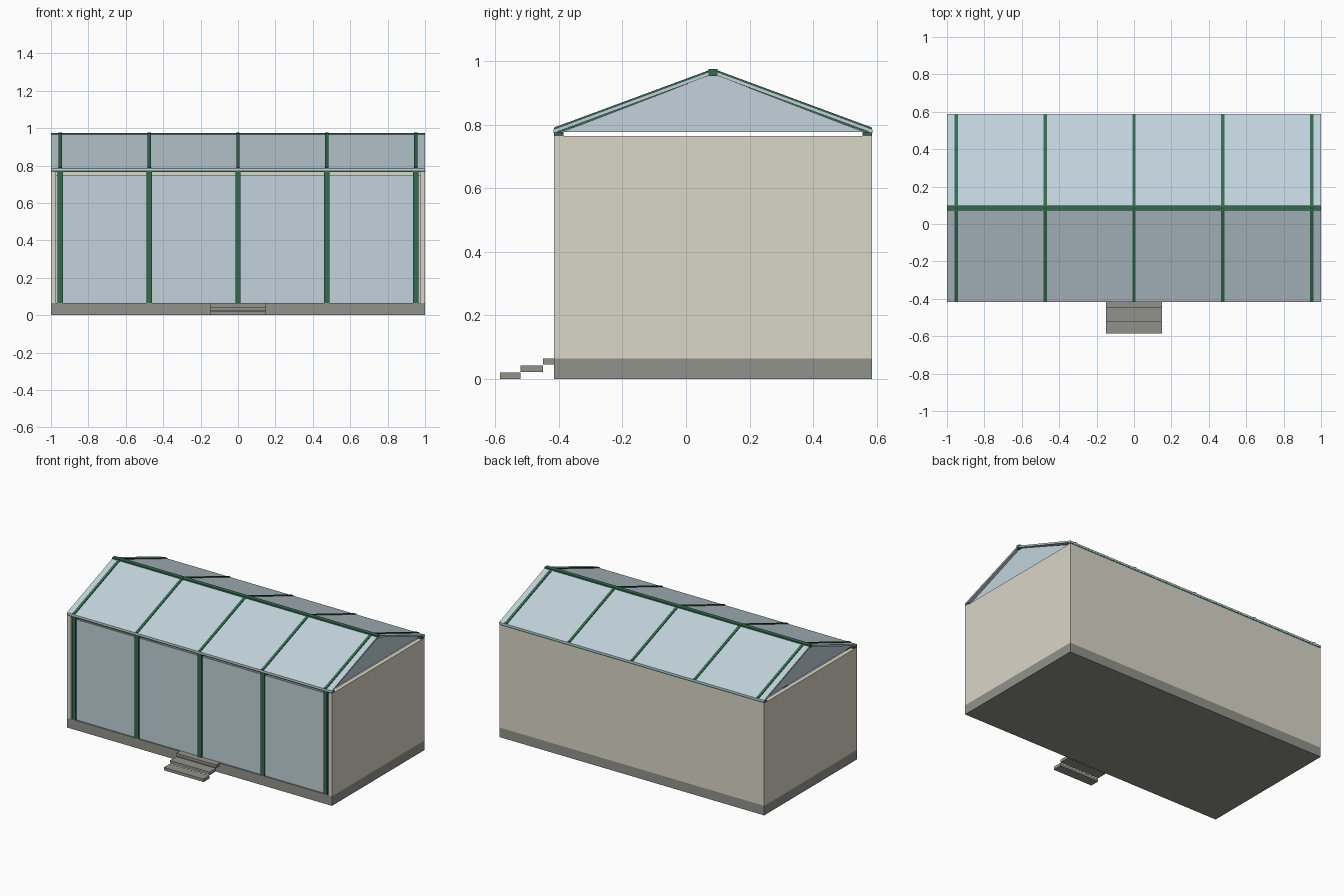
import bpy
import bmesh

cube = bpy.data.objects.get("Cube")
if cube:
    bpy.data.objects.remove(cube, do_unlink=True)


def material(name, rgb):
    mat = bpy.data.materials.new(name)
    mat.use_nodes = True
    color = (*rgb, 1)
    mat.diffuse_color = color
    mat.node_tree.nodes["Principled BSDF"].inputs["Base Color"].default_value = color
    return mat


CREAM = material("cream wall", (0.70, 0.67, 0.575))
GLASS = material("pale blue glass", (0.54, 0.65, 0.71))
STONE = material("grey stone", (0.29, 0.29, 0.26))
GREEN = material("green frame", (0.035, 0.145, 0.08))


def prism(name, outline, x0, x1, mat):
    """Extrude a y-z outline along x."""
    bm = bmesh.new()
    face = bm.faces.new([bm.verts.new((x0, y, z)) for y, z in outline])
    ext = bmesh.ops.extrude_face_region(bm, geom=[face])
    verts = [v for v in ext["geom"] if isinstance(v, bmesh.types.BMVert)]
    bmesh.ops.translate(bm, verts=verts, vec=(x1 - x0, 0, 0))
    bmesh.ops.recalc_face_normals(bm, faces=bm.faces)
    mesh = bpy.data.meshes.new(name)
    bm.to_mesh(mesh)
    bm.free()
    mesh.materials.append(mat)
    obj = bpy.data.objects.new(name, mesh)
    bpy.context.collection.objects.link(obj)
    return obj


def box(name, xs, ys, zs, mat):
    (y0, y1), (z0, z1) = ys, zs
    return prism(name, [(y0, z0), (y1, z0), (y1, z1), (y0, z1)], *xs, mat)


FRONT, BACK, MID = -0.415, 0.585, 0.085
FLOOR, TOP = 0.065, 0.765
WALL = 0.028
POSTS = [-0.95, -0.475, 0, 0.475, 0.95]


def roof_z(y):
    return 0.973 - 0.37 * abs(y - MID)


def slope(name, side, upper, lower, reach, x0, x1, mat):
    """Sloping layer on one side of the ridge."""
    eave = MID + side * reach
    outline = [(eave, roof_z(eave) + lower), (MID, roof_z(MID) + lower),
               (MID, roof_z(MID) + upper), (eave, roof_z(eave) + upper)]
    return prism(name, outline, x0, x1, mat)


# Foundation and floating front steps
box("foundation", (-1, 1), (FRONT, BACK), (0, FLOOR), STONE)
for i, (y0, y1) in enumerate([(-0.585, -0.52), (-0.52, -0.45), (-0.45, FRONT)]):
    z = 0.0225 * i
    box(f"step_{i + 1}", (-0.15, 0.15), (y0, y1), (z, z + 0.02), STONE)

# Solid walls
box("back_wall", (-1 + WALL, 1 - WALL), (BACK - WALL, BACK), (FLOOR, TOP), CREAM)
for side, x0 in (("right", -1), ("left", 1 - WALL)):
    box(f"{side}_wall", (x0, x0 + WALL), (FRONT, BACK), (FLOOR, TOP), CREAM)

# Glazed front with posts
box("front_glass", (-1 + WALL, 1 - WALL), (-0.405, -0.395), (FLOOR, 0.75), GLASS)
for i, x in enumerate(POSTS):
    box(f"front_post_{i + 1}", (x - 0.014, x + 0.014), (FRONT, FRONT + 0.03),
        (FLOOR, TOP), GREEN)

# Eave and ridge beams
box("front_eave_beam", (-1, 1), (FRONT, FRONT + 0.03), (TOP, 0.777), GREEN)
box("back_eave_beam", (-1, 1), (BACK - 0.03, BACK), (TOP, 0.777), GREEN)
box("ridge_beam", (-1, 1), (MID - 0.014, MID + 0.014), (0.953, 0.975), GREEN)

# Roof glass and rafters
for label, side in (("front", -1), ("back", 1)):
    slope(f"{label}_roof_glass", side, -0.002, -0.014, 0.502, -1, 1, GLASS)
    for i, x in enumerate(POSTS):
        slope(f"{label}_rafter_{i + 1}", side, 0.003, -0.019, 0.5,
              x - 0.009, x + 0.009, GREEN)

# Glass gables
gable = [(FRONT + 0.025, 0.777), (BACK - 0.025, 0.777), (MID, 0.96)]
for label, x in (("right", -0.98), ("left", 0.97)):
    prism(f"{label}_gable_glass", gable, x, x + 0.01, GLASS)
